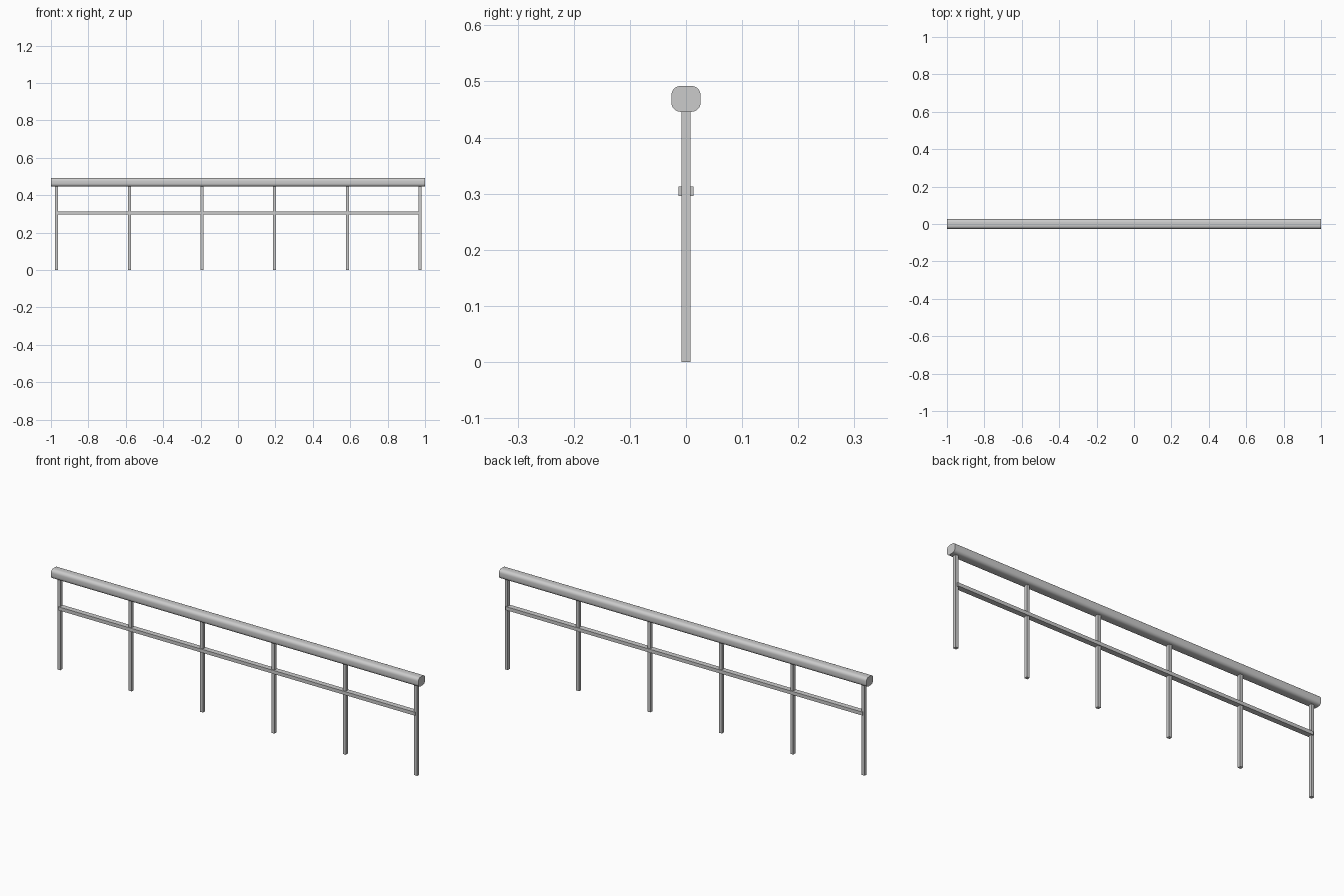
import bpy, bmesh, math

if "Cube" in bpy.data.objects:
    bpy.data.objects.remove(bpy.data.objects["Cube"])

def add_object(name, bm):
    bmesh.ops.recalc_face_normals(bm, faces=bm.faces)
    me = bpy.data.meshes.new(name)
    bm.to_mesh(me)
    bm.free()
    ob = bpy.data.objects.new(name, me)
    bpy.context.collection.objects.link(ob)
    return ob

def box(name, x0, x1, y0, y1, z0, z1):
    bm = bmesh.new()
    bmesh.ops.create_cube(bm, size=1)
    for v in bm.verts:
        v.co.x = x0 + (v.co.x + 0.5) * (x1 - x0)
        v.co.y = y0 + (v.co.y + 0.5) * (y1 - y0)
        v.co.z = z0 + (v.co.z + 0.5) * (z1 - z0)
    return add_object(name, bm)

# Handrail: rounded-rectangle section swept along x
HALF_W, HALF_H, RADIUS, MID_Z, STEPS = 0.026, 0.023, 0.016, 0.469, 5
bm = bmesh.new()
section = []
for i, (sy, sz) in enumerate([(1, 1), (-1, 1), (-1, -1), (1, -1)]):
    for k in range(STEPS + 1):
        a = math.pi / 2 * (i + k / STEPS)
        section.append(bm.verts.new((-1,
            sy * (HALF_W - RADIUS) + RADIUS * math.cos(a),
            MID_Z + sz * (HALF_H - RADIUS) + RADIUS * math.sin(a))))
face = bm.faces.new(section)
ext = bmesh.ops.extrude_face_region(bm, geom=[face], use_keep_orig=True)
for v in ext["geom"]:
    if isinstance(v, bmesh.types.BMVert):
        v.co.x = 1
handrail = add_object("handrail", bm)
bpy.context.view_layer.objects.active = handrail
handrail.select_set(True)
bpy.ops.object.shade_smooth_by_angle(angle=math.radians(40))

# Six evenly spaced square posts
FIRST, LAST, COUNT, HALF = -0.97, 0.973, 6, 0.008
for i in range(COUNT):
    x = FIRST + (LAST - FIRST) * i / (COUNT - 1)
    box(f"post_{i + 1}", x - HALF, x + HALF, -HALF, HALF, 0, 0.45)

# Flat middle rail between the end posts
box("middle_rail", FIRST, LAST, -0.0133, 0.0133, 0.296, 0.313)
